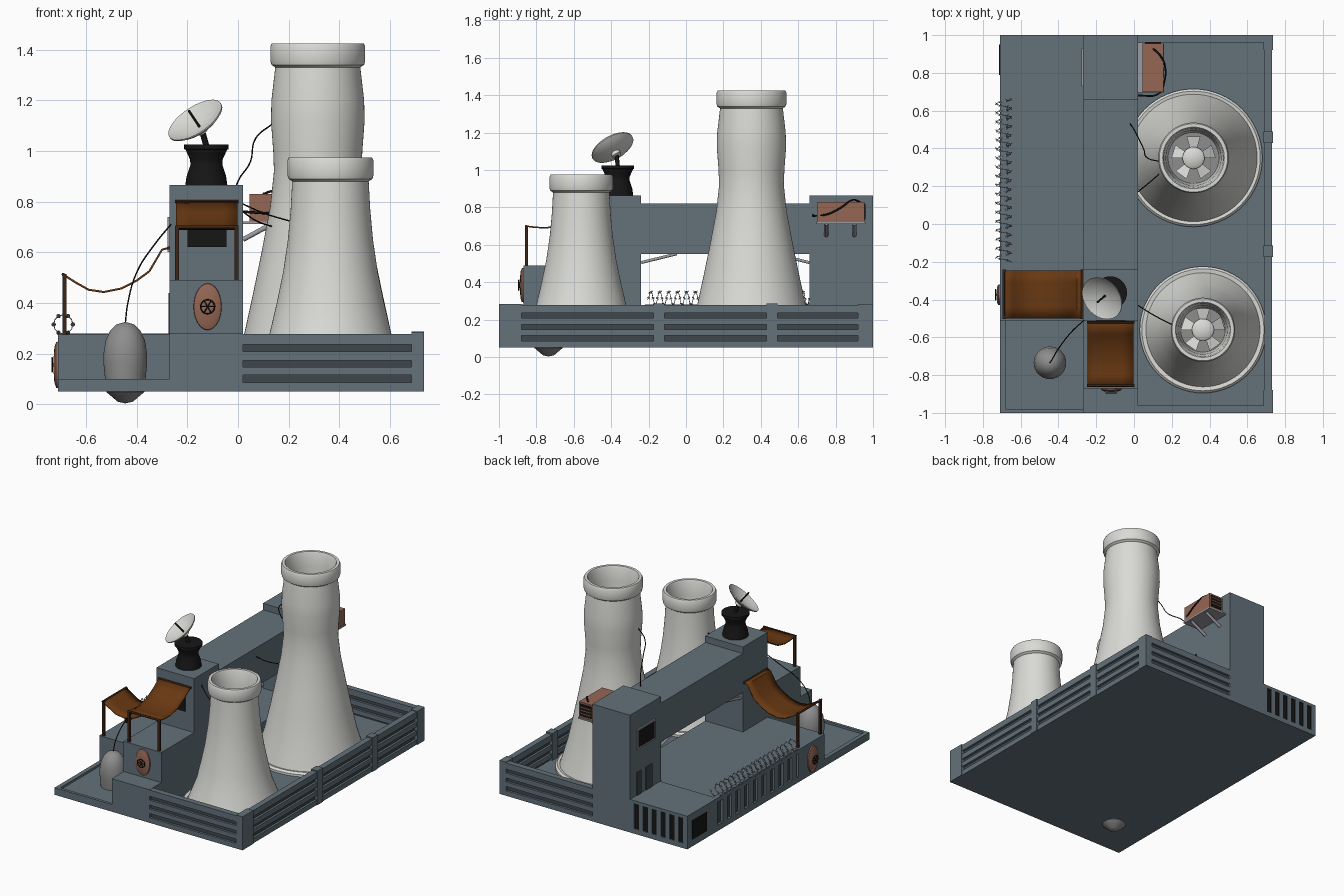
import bpy, bmesh, math
from mathutils import Vector, Matrix

if "Cube" in bpy.data.objects:
    bpy.data.objects.remove(bpy.data.objects["Cube"])

def mat(name, r, g, b):
    m = bpy.data.materials.new(name)
    m.diffuse_color = (r, g, b, 1)
    m.use_nodes = True
    m.node_tree.nodes["Principled BSDF"].inputs["Base Color"].default_value = m.diffuse_color
    return m

STEEL = mat("blue_steel", 0.125, 0.168, 0.195)
SHADE = mat("dark_steel", 0.05, 0.062, 0.07)
WHITE = mat("pale_concrete", 0.70, 0.70, 0.67)
GREY = mat("tank_grey", 0.27, 0.27, 0.27)
BLACK = mat("black", 0.008, 0.008, 0.008)
COPPER = mat("copper", 0.30, 0.135, 0.09)
CANVAS = mat("brown_canvas", 0.14, 0.04, 0.006)
WOOD = mat("dark_wood", 0.045, 0.018, 0.008)
METAL = mat("bracket_grey", 0.33, 0.33, 0.37)

def finish(name, bm, m, smooth=False):
    bmesh.ops.recalc_face_normals(bm, faces=bm.faces[:])
    me = bpy.data.meshes.new(name)
    bm.to_mesh(me)
    bm.free()
    ob = bpy.data.objects.new(name, me)
    bpy.context.collection.objects.link(ob)
    me.materials.append(m)
    if smooth:
        bpy.ops.object.select_all(action='DESELECT')
        ob.select_set(True)
        bpy.context.view_layer.objects.active = ob
        bpy.ops.object.shade_smooth_by_angle(angle=math.radians(40))
    return ob

def add_box(bm, x0, x1, y0, y1, z0, z1, rot=None):
    c = Matrix.Translation(((x0 + x1) / 2, (y0 + y1) / 2, (z0 + z1) / 2))
    s = Matrix.Diagonal((x1 - x0, y1 - y0, z1 - z0, 1))
    bmesh.ops.create_cube(bm, size=1, matrix=c @ (rot or Matrix()) @ s)

def boxes(name, m, *dims):
    bm = bmesh.new()
    for d in dims:
        add_box(bm, *d)
    return finish(name, bm, m)

def lathe(name, m, profile, loc=(0, 0, 0), axis=(0, 0, 1), scale=(1, 1, 1), n=48):
    bm = bmesh.new()
    vs = [bm.verts.new((r, 0, z)) for r, z in profile]
    es = [bm.edges.new(p) for p in zip(vs, vs[1:])]
    bmesh.ops.spin(bm, geom=vs + es, cent=(0, 0, 0), axis=(0, 0, 1), angle=2 * math.pi, steps=n)
    bmesh.ops.remove_doubles(bm, verts=bm.verts[:], dist=1e-4)
    rot = Vector((0, 0, 1)).rotation_difference(Vector(axis)).to_matrix().to_4x4()
    bm.transform(Matrix.Translation(loc) @ Matrix.Diagonal((*scale, 1)) @ rot)
    return finish(name, bm, m, True)

def tube(name, m, pts, r, kind='BEZIER', cyclic=False):
    cu = bpy.data.curves.new(name, 'CURVE')
    cu.dimensions, cu.bevel_depth, cu.bevel_resolution = '3D', r, 1
    cu.resolution_u, cu.use_fill_caps = 6, True
    sp = cu.splines.new(kind)
    sp.use_cyclic_u = cyclic
    if kind == 'BEZIER':
        sp.bezier_points.add(len(pts) - 1)
        for b, p in zip(sp.bezier_points, pts):
            b.co, b.handle_left_type, b.handle_right_type = p, 'AUTO', 'AUTO'
    else:
        sp.points.add(len(pts) - 1)
        for b, p in zip(sp.points, pts):
            b.co = (*p, 1)
    ob = bpy.data.objects.new(name, cu)
    bpy.context.collection.objects.link(ob)
    cu.materials.append(m)
    bpy.ops.object.select_all(action='DESELECT')
    ob.select_set(True)
    bpy.context.view_layer.objects.active = ob
    bpy.ops.object.convert(target='MESH')

# Base slab, tray rim and building masses
boxes("base_slab", STEEL, (-.71, .725, -1, 1, .05, .085), (.0, .70, -.98, .98, .08, .10))
boxes("tray_rim", STEEL, (-.71, -.27, -1, -.98, .05, .10), (-.71, -.68, -1, -.51, .05, .10))
boxes("front_step", STEEL, (-.27, .02, -1, -.87, .05, .28))
boxes("front_block", STEEL, (-.27, .02, -.87, -.51, .05, .49))
boxes("front_tower", STEEL, (-.27, .02, -.51, -.24, .05, .865))
boxes("back_tower", STEEL, (-.27, .02, .66, 1, .05, .865))
boxes("bridge", STEEL, (-.27, .02, -.24, .66, .55, .82))
boxes("courtyard", STEEL, (-.69, .02, -.24, .68, .05, .275))
boxes("left_block", STEEL, (-.71, -.27, -.51, -.22, .05, .275))
boxes("back_left_block", STEEL, (-.71, -.27, .67, .99, .05, .28))

# Ribbed left wall
boxes("wall_backing", SHADE, (-.694, -.68, -.22, .67, .09, .25))
boxes("wall_ribs", STEEL, (-.71, -.68, -.22, .67, .05, .09), (-.71, -.68, -.22, .67, .25, .28),
      *[(-.71, -.68, -.20 + i * .095, -.15 + i * .095, .05, .28) for i in range(9)])

# Back grille
boxes("back_grille_dark", BLACK, (-.69, -.29, .985, .993, .075, .26))
boxes("back_grille_bars", STEEL, (-.71, -.27, .98, 1, .05, .075), (-.71, -.27, .98, 1, .26, .28),
      *[(-.71 + i * .068, -.678 + i * .068, .98, 1, .05, .28) for i in range(7)])

# Windows and doors
boxes("windows", BLACK, (-.20, -.045, -.516, -.51, .62, .76), (-.276, -.27, .74, .92, .61, .73),
      (-.715, -.71, .79, .95, .10, .23))
boxes("back_window_frame", METAL, (-.279, -.27, .73, .93, .73, .74), (-.279, -.27, .73, .93, .60, .61),
      (-.279, -.27, .73, .74, .60, .74), (-.279, -.27, .92, .93, .60, .74))
boxes("side_doors", SHADE, (-.275, -.27, .76, .83, .28, .44), (-.275, -.27, .88, .93, .28, .44))

# Slatted fence on three sides of the yard
boxes("fence_backing", SHADE, (.705, .715, -.98, .98, .06, .265), (.02, .70, -.985, -.975, .06, .265),
      (.02, .70, .975, .985, .06, .265))
slats = []
for z0, z1 in ((.05, .085), (.115, .147), (.173, .208), (.235, .278)):
    slats += [(.69, .73, -.98, .98, z0, z1), (.02, .70, -1, -.96, z0, z1), (.02, .70, .96, 1, z0, z1)]
boxes("fence_slats", STEEL, *slats)
boxes("fence_posts", STEEL, (.685, .735, -1, -.88, .05, .283), (.685, .735, .92, 1, .05, .283),
      (.685, .735, -.175, -.115, .05, .287), (.685, .735, .43, .49, .05, .287))

# Cooling towers with fans inside
def cooling_tower(name, x, y, top, wall, rim, flange):
    base = wall[0][0]
    neck = wall[-1][0]
    prof = [(base - .03, .09), (flange, .09), (flange, .115), (flange - .012, .128), (base, .125)] + wall
    prof += [(rim - .004, top - .085), (rim, top - .07), (rim, top - .012), (rim - .006, top),
             (rim - .024, top), (rim - .03, top - .012), (neck - .022, top - .10), (neck - .035, top - .30)]
    lathe(name, WHITE, prof, (x, y, 0), n=64)
    deck = top - .27
    lathe(name + "_fan_deck", GREY, [(0, deck), (neck - .02, deck)], (x, y, 0))
    lathe(name + "_fan_hub", WHITE, [(.058, deck), (.058, deck + .03), (.045, deck + .04), (0, deck + .045)], (x, y, 0))
    bm = bmesh.new()
    for i in range(5):
        a = math.radians(90 + 72 * i)
        vs = []
        for r, w in ((.05, .018), (.112, .036)):
            for s in (-1, 1):
                vs.append(bm.verts.new((x + r * math.cos(a) - s * w * math.sin(a),
                                        y + r * math.sin(a) + s * w * math.cos(a), deck + .02 + s * .01)))
        bm.faces.new((vs[0], vs[1], vs[3], vs[2]))
    finish(name + "_fan_blades", bm, WHITE)

cooling_tower("small_cooling_tower", .365, -.56, .975,
              [(.302, .12), (.24, .28), (.212, .40), (.187, .52), (.168, .65), (.157, .77), (.151, .88)], .17, .335)
cooling_tower("tall_cooling_tower", .315, .35, 1.425,
              [(.337, .12), (.29, .28), (.255, .44), (.222, .60), (.188, .78), (.173, .92), (.176, 1.0),
               (.185, 1.12), (.183, 1.2), (.168, 1.33)], .187, .365)

# Grey tank poking through the tray
lathe("tank", GREY, [(0, .003), (.03, .01), (.075, .048), (.08, .10), (.086, .16), (.086, .20), (.078, .25),
                     (.06, .29), (.035, .315), (0, .325)], (-.445, -.735, 0))

# Dish on its pedestal
lathe("dish_pedestal", BLACK, [(0, .865), (.083, .865), (.078, .90), (.063, .945), (.064, .965), (.082, 1.005),
                               (.088, 1.007), (.088, 1.025), (0, 1.025)], (-.125, -.365, 0), n=32)
n = Vector((-.50, -.42, .75)).normalized()
dish = Vector((-.165, -.39, 1.115))
lathe("dish", WHITE, [(0, -.034), (.06, -.026), (.10, -.01), (.1215, .004), (.1215, .01), (.10, -.002),
                      (.06, -.018), (0, -.026)], dish, n)
lathe("dish_mount", WHITE, [(0, -.03), (.025, -.03), (.025, -.05), (0, -.055)], dish, n, n=20)
tube("dish_neck", BLACK, [Vector((-.125, -.365, 1.02)), dish - n * .045], .012, 'POLY')
tube("dish_feed", BLACK, [dish - n * .026, dish + n * .058], .005, 'POLY')

# Sagging canopies on poles
def canopy(name, prof, lo, hi, along_x):
    bm = bmesh.new()
    rows = []
    for a, z in prof:
        row = []
        for i in range(5):
            w = lo + (hi - lo) * i / 4
            p = (a, w, z) if along_x else (w, a, z)
            row.append(bm.verts.new(p))
        rows.append(row)
    for r, s in zip(rows, rows[1:]):
        for i in range(4):
            bm.faces.new((r[i], r[i + 1], s[i + 1], s[i]))
    ob = finish(name, bm, CANVAS, True)
    mod = ob.modifiers.new("thickness", 'SOLIDIFY')
    mod.thickness, mod.offset = .008, 0
    for k, (a, z) in enumerate((prof[0], prof[-1])):
        ends = [(a, w, z) if along_x else (w, a, z) for w in (lo - .004, hi + .004)]
        tube(name + "_rod_%d" % k, WOOD, ends, .007, 'POLY')

canopy("front_canopy", [(-.855, .70), (-.80, .693), (-.74, .692), (-.66, .71), (-.58, .755), (-.52, .80)],
       -.245, -.002, False)
canopy("left_canopy", [(-.69, .512), (-.64, .48), (-.59, .452), (-.53, .443), (-.46, .457), (-.40, .488),
                       (-.35, .525), (-.30, .61), (-.275, .617)], -.50, -.245, True)
boxes("canopy_poles", WOOD, *[(x - .008, x + .008, -.862, -.846, .48, .70) for x in (-.24, -.006)],
      *[(-.693, -.677, y - .008, y + .008, .27, .515) for y in (-.495, -.25)])

# Oval copper hatches with valve wheels
def hatch(name, c, axis, scale):
    c, ax = Vector(c), Vector(axis)
    lathe(name, COPPER, [(.092, 0), (.09, .008), (.07, .015), (0, .02)], c, axis, scale)
    side = Vector((ax.y, -ax.x, 0))
    up = Vector((0, 0, 1))
    d = c + ax * .024
    ring = [d + .028 * (side * math.cos(t) + up * math.sin(t)) for t in [i * math.pi / 8 for i in range(16)]]
    tube(name + "_wheel", BLACK, ring, .003, 'POLY', True)
    for k in range(3):
        v = .028 * (side * math.cos(k * math.pi / 3) + up * math.sin(k * math.pi / 3))
        tube(name + "_spoke_%d" % k, BLACK, [d - v, d + v], .0025, 'POLY')

hatch("front_hatch", (-.12, -.87, .385), (0, -1, 0), (.6, 1, 1))
hatch("left_hatch", (-.71, -.375, .155), (-1, 0, 0), (1, .6, 1))

# Coil of barbed wire on the left wall
coil = []
for i in range(18 * 12 + 1):
    t = i * math.pi / 6
    coil.append(Vector((-.69 + .038 * math.cos(t), -.20 + .86 * i / 216, .315 + .038 * math.sin(t))))
tube("barbed_wire", METAL, coil, .0018, 'POLY')
bm = bmesh.new()
for i, p in enumerate(coil[::2]):
    for s in (-1, 1):
        rot = Matrix.Rotation(s * .8 + i, 4, 'Y') @ Matrix.Rotation(s * .7, 4, 'X')
        add_box(bm, p.x - .0013, p.x + .0013, p.y - .0013, p.y + .0013, p.z - .010, p.z + .010, rot)
finish("wire_barbs", bm, METAL)

# Air conditioner on the back tower
boxes("cooler_box", COPPER, (.045, .155, .70, .955, .722, .83))
boxes("cooler_tray", METAL, (.02, .16, .695, .96, .712, .722))
boxes("cooler_grille", BLACK, (.058, .142, .955, .96, .735, .818))
boxes("cooler_grille_bars", COPPER, *[(.058, .142, .955, .963, z, z + .006) for z in (.753, .774, .795)])
for k, y in enumerate((.75, .90)):
    tube("cooler_strut_%d" % k, METAL, [(.02, y, .65), (.14, y, .715)], .011, 'POLY')
tube("cooler_hose", BLACK, [(.10, .93, .83), (.14, .89, .84), (.165, .83, .80), (.162, .76, .765),
                            (.13, .69, .755), (.02, .68, .76)], .005)

# Braces under the bridge
for k, x in enumerate((-.25, 0)):
    tube("brace_front_%d" % k, METAL, [(x, -.24, .505), (x, -.05, .552)], .009, 'POLY')
    tube("brace_back_%d" % k, METAL, [(x, .66, .505), (x, .47, .552)], .009, 'POLY')

# Loose cables
tube("tank_cable", BLACK, [(-.445, -.735, .32), (-.435, -.72, .40), (-.40, -.66, .52), (-.33, -.57, .63),
                           (-.265, -.51, .71)], .003)
tube("tall_tower_cable", BLACK, [(-.02, .53, .82), (0, .50, .88), (.05, .40, .96), (.07, .35, 1.05),
                                 (.14, .33, 1.11)], .003)
tube("small_tower_cable", BLACK, [(.02, -.43, .79), (.10, -.48, .755), (.215, -.54, .72)], .003)
tube("bridge_cable", BLACK, [(.02, .17, .76), (.07, .21, .725), (.14, .27, .70)], .003)
